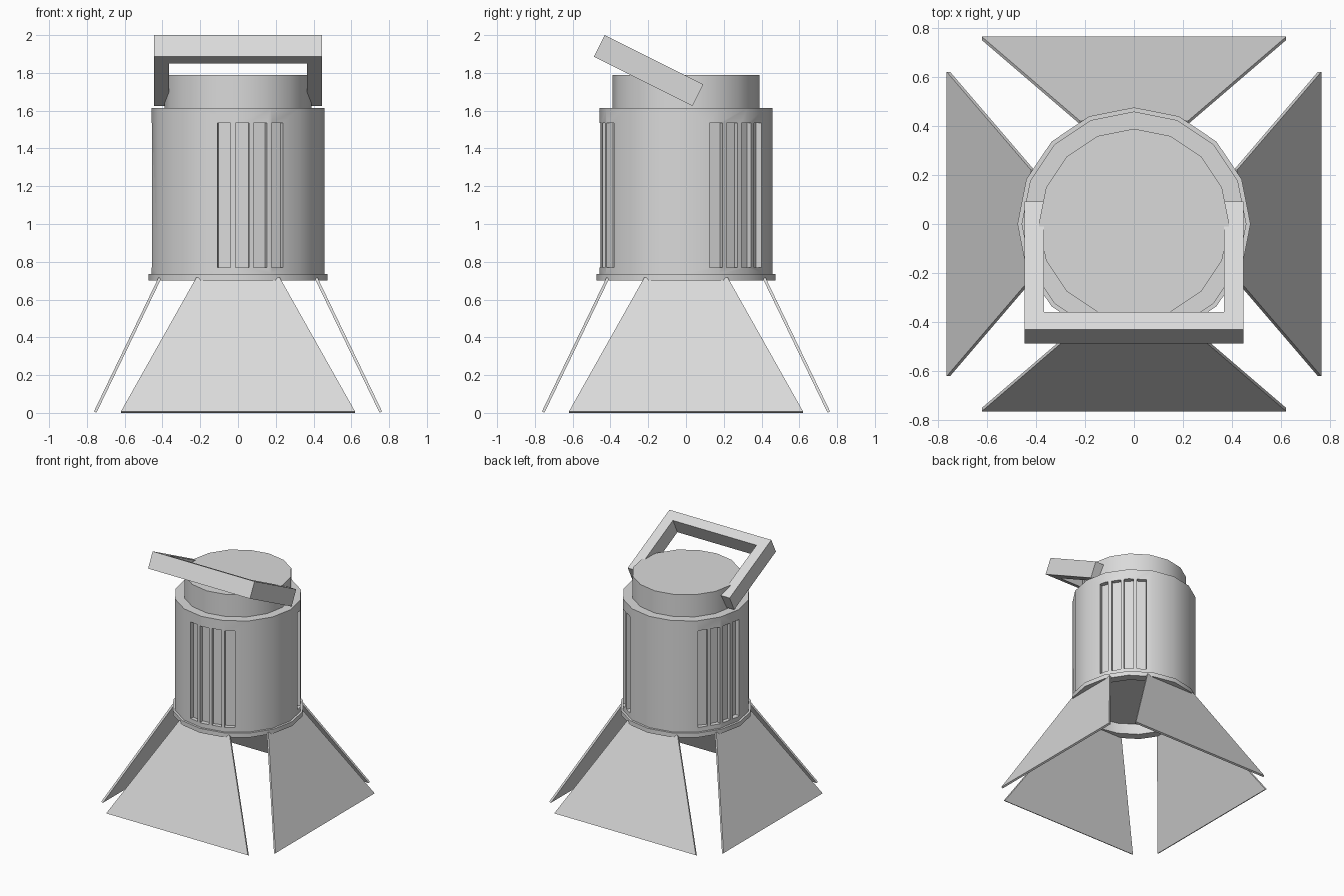
import bpy, bmesh
from math import pi, radians, cos, sin, atan2
from mathutils import Matrix, Vector

if "Cube" in bpy.data.objects:
    bpy.data.objects.remove(bpy.data.objects["Cube"], do_unlink=True)

SIDES = 16

grey = bpy.data.materials.new("plain grey")
grey.use_nodes = True
grey.diffuse_color = (0.7, 0.7, 0.7, 1)
grey.node_tree.nodes["Principled BSDF"].inputs["Base Color"].default_value = (0.7, 0.7, 0.7, 1)


def finish(name, bm, smooth=False):
    """Turn a bmesh into a named grey object."""
    bmesh.ops.recalc_face_normals(bm, faces=bm.faces)
    mesh = bpy.data.meshes.new(name)
    bm.to_mesh(mesh)
    bm.free()
    mesh.materials.append(grey)
    obj = bpy.data.objects.new(name, mesh)
    bpy.context.collection.objects.link(obj)
    if smooth:
        smooth_shade(obj)
    return obj


def activate(obj):
    bpy.ops.object.select_all(action="DESELECT")
    obj.select_set(True)
    bpy.context.view_layer.objects.active = obj


def smooth_shade(obj):
    activate(obj)
    bpy.ops.object.shade_smooth_by_angle(angle=radians(30))


def lathe(name, profile, smooth=True):
    """Revolve (radius, height) points; a first or last radius above zero is capped."""
    bm = bmesh.new()
    rings = []
    for r, z in profile:
        rings.append([bm.verts.new((r * cos(2 * pi * i / SIDES), r * sin(2 * pi * i / SIDES), z))
                      for i in range(SIDES)])
    for low, high in zip(rings, rings[1:]):
        for i in range(SIDES):
            j = (i + 1) % SIDES
            bm.faces.new((low[i], low[j], high[j], high[i]))
    bm.faces.new(rings[0])
    bm.faces.new(rings[-1])
    return finish(name, bm, smooth)


def prism(bm, points, offset):
    """Extrude a flat outline by an offset vector."""
    face = bm.faces.new([bm.verts.new(p) for p in points])
    out = bmesh.ops.extrude_face_region(bm, geom=[face])
    verts = [g for g in out["geom"] if isinstance(g, bmesh.types.BMVert)]
    bmesh.ops.translate(bm, verts=verts, vec=offset)
    if face.is_valid and len(face.edges[0].link_faces) < 2:
        bm.faces.new(face.verts)


# Housing, with a shallow lens recess underneath
housing = lathe("housing", [(0.405, 0.785), (0.405, 0.70), (0.475, 0.70), (0.475, 0.735),
                            (0.458, 0.735), (0.458, 1.615)], smooth=False)

# Three groups of four cooling slots, cut around the housing
bm = bmesh.new()
for group in range(3):
    for slot in range(4):
        angle = radians(-81 + 120 * group + 12.3 * (slot - 1.5))
        place = (Matrix.Rotation(angle, 4, "Z") @ Matrix.Translation((0.468, 0, 1.1525))
                 @ Matrix.Diagonal((0.1, 0.072, 0.765, 1)))
        bmesh.ops.create_cube(bm, size=1, matrix=place)
cutter = finish("slot_cutter", bm)
cutter.hide_render = True
cut = housing.modifiers.new("slots", "BOOLEAN")
cut.operation = "DIFFERENCE"
cut.solver = "EXACT"
cut.object = cutter
activate(housing)
bpy.ops.object.modifier_apply(modifier=cut.name)
bpy.data.objects.remove(cutter, do_unlink=True)
smooth_shade(housing)

# Rear cap
lathe("top_cap", [(0.388, 1.60), (0.388, 1.79)])

# Four flared barn doors
bm = bmesh.new()
outer = [Vector(p) for p in ((-0.62, -0.763, 0.007), (0.62, -0.763, 0.007),
                             (0.22, -0.42, 0.718), (-0.22, -0.42, 0.718))]
inward = (outer[1] - outer[0]).cross(outer[3] - outer[0]).normalized() * -0.015
for side, name in enumerate(("front", "left", "back", "right")):
    bm = bmesh.new()
    turn = Matrix.Rotation(side * pi / 2, 3, "Z")
    prism(bm, [turn @ p for p in outer], turn @ inward)
    finish(name + "_barn_door", bm)

# Tilted U-shaped handle, drawn flat and then rotated about its pivot end
half, bar, length, depth = 0.446, 0.08, 0.583, 0.128
outline = [(-half, 0), (-half, -length), (half, -length), (half, 0),
           (half - bar, 0), (half - bar, bar - length),
           (bar - half, bar - length), (bar - half, 0)]
bm = bmesh.new()
prism(bm, [(x, y, 0) for x, y in outline], (0, 0, depth))
tilt = Matrix.Translation((0, 0.034, 1.625)) @ Matrix.Rotation(-atan2(0.26, 0.52), 4, "X")
bmesh.ops.transform(bm, matrix=tilt, verts=bm.verts)
finish("handle", bm)
